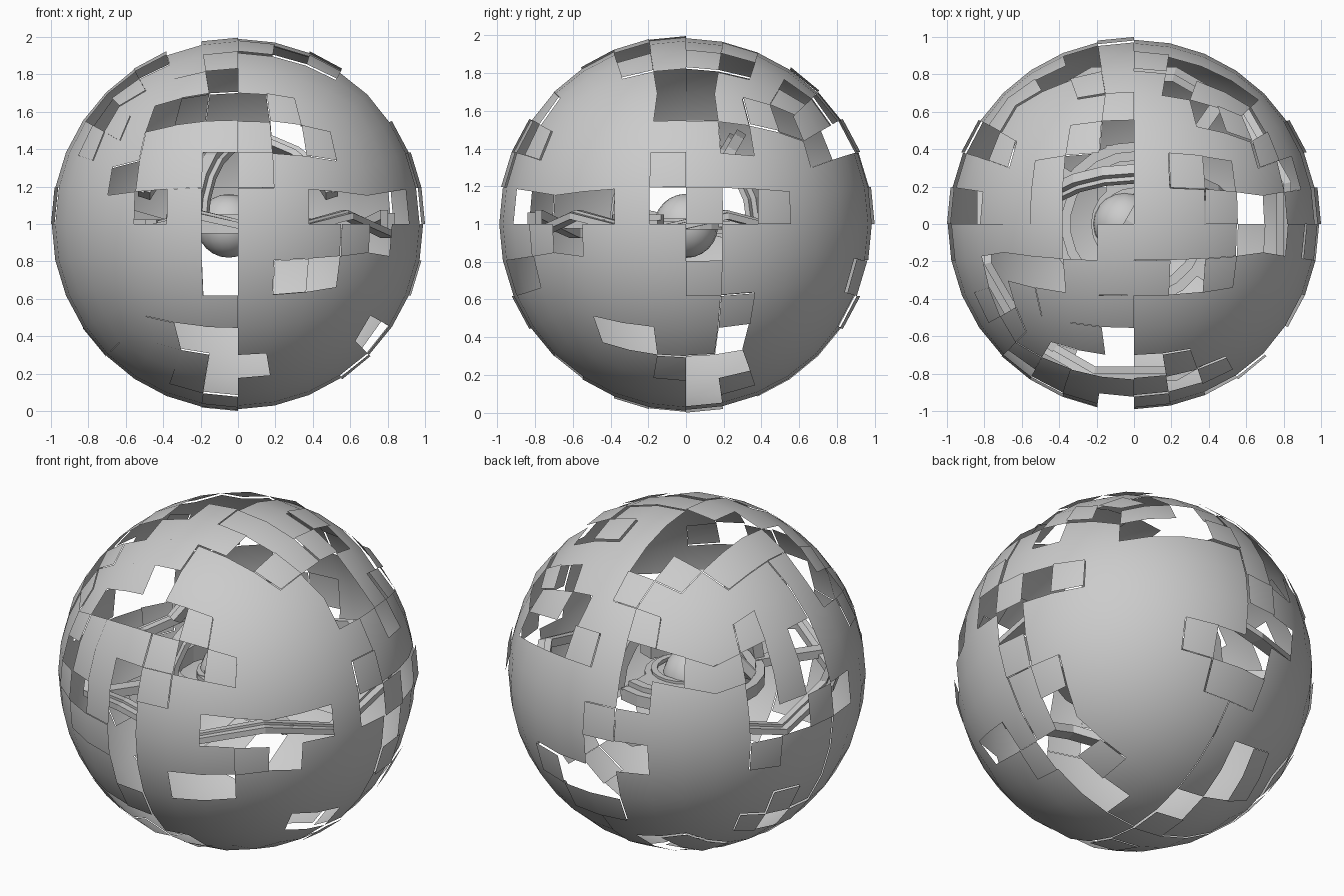
import bpy, bmesh, math, random
from mathutils import Vector, Matrix

if "Cube" in bpy.data.objects:
    bpy.data.objects.remove(bpy.data.objects["Cube"])

random.seed(4)
CENTRE = Vector((0, 0, 1))
grey = bpy.data.materials.new("warm_grey")
grey.diffuse_color = (0.6, 0.6, 0.6, 1)
grey.use_nodes = True
grey.node_tree.nodes["Principled BSDF"].inputs["Base Color"].default_value = grey.diffuse_color

# Six shell sides: normal, u axis, v axis, and open cells as column+row digits
X, Y, Z = Vector((1, 0, 0)), Vector((0, 1, 0)), Vector((0, 0, 1))
SIDES = {
    "front": (-Y, X, Z, "17 27 37 47 56 05 14 35 34 33 32 52 62 64 74 20 30"),
    "right": (X, Y, Z, "37 47 56 04 14 03 34 54 43 50 20 10 77"),
    "back": (Y, X, Z, "25 26 16 33 32 23 42 56 66 57 76"),
    "left": (-X, Y, Z, "66 64 54 65 45 46 34 17 27 50"),
    "top": (Z, X, Y, "36 35 34 25 24 23 52 65 67 74 73 30 02 12"),
    "bottom": (-Z, X, Y, "30 31 40 74 64 54 75 35 26 27"),
}
N = 8
BASE, RAISED = 0.985, 1.0


def side_grid(n, u, v):
    """Halve one cube side three times, pushing every point onto the sphere."""
    g = {(i, j): (n + u * (2 * i - 1) + v * (2 * j - 1)).normalized()
         for i in (0, 1) for j in (0, 1)}
    size = 1
    while size < N:
        fine = {}
        for i in range(2 * size + 1):
            for j in range(2 * size + 1):
                total = sum((g[a, b] for a in (i // 2, (i + 1) // 2)
                             for b in (j // 2, (j + 1) // 2)), Vector())
                fine[i, j] = total.normalized()
        g, size = fine, size * 2
    return g


def finish(bm, name, smooth=True):
    mesh = bpy.data.meshes.new(name)
    bm.to_mesh(mesh)
    bm.free()
    mesh.materials.append(grey)
    for p in mesh.polygons:
        p.use_smooth = smooth
    ob = bpy.data.objects.new(name, mesh)
    bpy.context.collection.objects.link(ob)
    return ob


# Broken shell: one panel per grid cell, some standing proud next to gaps
for name, (n, u, v, text) in SIDES.items():
    holes = {(int(c[0]), int(c[1])) for c in text.split()}
    grid = side_grid(n, u, v)
    bm = bmesh.new()
    for i in range(N):
        for j in range(N):
            if (i, j) in holes:
                continue
            beside_gap = any((i + a, j + b) in holes
                             for a, b in ((1, 0), (-1, 0), (0, 1), (0, -1)))
            pts = [grid[i + a, j + b] for a, b in ((0, 0), (1, 0), (1, 1), (0, 1))]
            mid = sum(pts, Vector()) / 4
            r = BASE
            if beside_gap and random.random() < 0.3:
                r = RAISED
            elif mid.x < 0 and mid.y < 0:
                r = 0.996
            elif mid.x * mid.y < 0:
                r = 0.99
            if (pts[1] - pts[0]).cross(pts[2] - pts[0]).dot(mid) < 0:
                pts.reverse()
            bm.faces.new([bm.verts.new(CENTRE + p * r) for p in pts])
    shell = finish(bm, name + "_shell")
    # Round shading across the separate panels
    shell.data.normals_split_custom_set_from_vertices(
        [(p.co - CENTRE).normalized() for p in shell.data.vertices])


def ring(name, profile, sides, start=0, sweep=360, tilt=(0, 0, 0), zigzag=0):
    """Sweep a closed (radius, height) profile about the sphere centre."""
    bm = bmesh.new()
    closed = sweep == 360
    turn = (Matrix.Translation(CENTRE) @ Matrix.Rotation(math.radians(tilt[2]), 4, 'Z')
            @ Matrix.Rotation(math.radians(tilt[1]), 4, 'Y')
            @ Matrix.Rotation(math.radians(tilt[0]), 4, 'X'))
    rows = []
    for k in range(sides if closed else sides + 1):
        a = math.radians(start + sweep * k / sides)
        lift = zigzag * (-1) ** k
        rows.append([bm.verts.new(turn @ Vector((r * math.cos(a), r * math.sin(a), h + lift)))
                     for r, h in profile])
    m = len(profile)
    for k in range(sides):
        p, q = rows[k], rows[(k + 1) % len(rows)]
        for s in range(m):
            t = (s + 1) % m
            bm.faces.new((p[s], q[s], q[t], p[t]))
    if not closed:
        bm.faces.new(rows[0])
        bm.faces.new(rows[-1][::-1])
    bmesh.ops.recalc_face_normals(bm, faces=bm.faces)
    return finish(bm, name, False)


def bar(r0, r1, h):
    """Stepped cross-section of a frame rail."""
    m = (r0 + r1) / 2
    return [(r0, -h), (r1, -h), (r1, h * 0.4), (m, h * 0.4), (m, h), (r0, h)]


# Inner frame rails
ring("outer_rail", bar(0.79, 0.87, 0.025), 12, 15, zigzag=0.05)
ring("front_arch", bar(0.5, 0.57, 0.04), 8, 20, 140, (60, 0, 0))
ring("middle_rail", bar(0.34, 0.44, 0.05), 16, 60, 270, (0, 0, 10))
ring("upper_arch", bar(0.4, 0.46, 0.05), 10, 0, 180, (90, 0, 60))

# Core ball with its collar and deck plate
bm = bmesh.new()
bmesh.ops.create_uvsphere(bm, u_segments=20, v_segments=12, radius=0.17,
                          matrix=Matrix.Translation((-0.05, 0, 0.99)))
finish(bm, "core_ball")
ring("core_collar", bar(0.16, 0.23, 0.03), 20)
bm = bmesh.new()
bmesh.ops.create_cube(bm, size=1, matrix=Matrix.Translation((0, 0.12, 1.0))
                      @ Matrix.Diagonal((0.3, 0.6, 0.03, 1)))
finish(bm, "deck_plate", False)

# Struts between the core and the outer rail
for k in range(4):
    bm = bmesh.new()
    bmesh.ops.create_cube(
        bm, size=1, matrix=Matrix.Translation(CENTRE)
        @ Matrix.Rotation(math.radians(-35 + 90 * k), 4, 'Z')
        @ Matrix.Translation((0.6, 0, 0)) @ Matrix.Diagonal((0.42, 0.07, 0.05, 1)))
    finish(bm, "strut_%d" % (k + 1), False)
